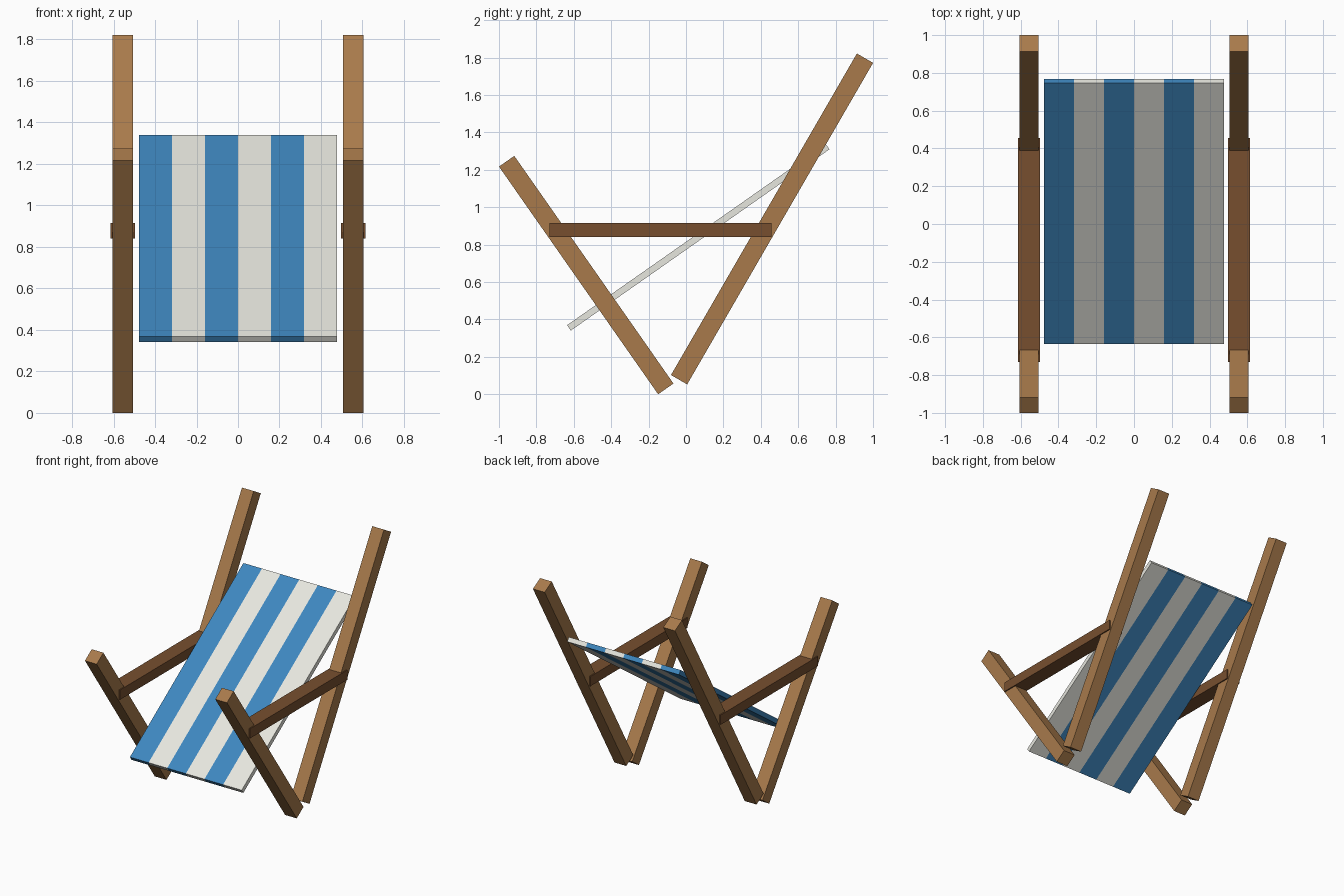
import bpy, bmesh, math
from mathutils import Vector, Matrix

if "Cube" in bpy.data.objects:
    bpy.data.objects.remove(bpy.data.objects["Cube"])


def material(name, rgb):
    """Flat colour from 0-255 display values."""
    def lin(c):
        c /= 255
        return c / 12.92 if c < 0.04045 else ((c + 0.055) / 1.055) ** 2.4
    m = bpy.data.materials.new(name)
    m.diffuse_color = (*[lin(c) for c in rgb], 1)
    m.use_nodes = True
    m.node_tree.nodes["Principled BSDF"].inputs["Base Color"].default_value = m.diffuse_color
    return m


WOOD = material("light_wood", (168, 122, 75))
DARK = material("dark_wood", (119, 79, 47))
BLUE = material("blue_cloth", (62, 135, 191))
WHITE = material("white_cloth", (235, 235, 227))


def beam(name, x, start, end, width, thick, mats, segments=1):
    """Box running from start to end, both (y, z), split into segments across x."""
    a, b = Vector((x, *start)), Vector((x, *end))
    along = (b - a).normalized()
    side = Vector((1, 0, 0))
    up = side.cross(along)
    rot = Matrix((side, along, up)).transposed().to_4x4()
    bm = bmesh.new()
    bmesh.ops.create_cube(bm, size=1)
    bmesh.ops.scale(bm, vec=(width, (b - a).length, thick), verts=bm.verts)
    for i in range(1, segments):
        bmesh.ops.bisect_plane(bm, geom=bm.verts[:] + bm.edges[:] + bm.faces[:],
                               plane_co=(width * (i / segments - 0.5), 0, 0),
                               plane_no=(1, 0, 0))
    # Alternate the colours from left to right
    for f in bm.faces:
        stripe = math.floor((f.calc_center_median().x / width + 0.5) * segments)
        f.material_index = min(max(stripe, 0), segments - 1) % len(mats)
    mesh = bpy.data.meshes.new(name)
    bm.to_mesh(mesh)
    bm.free()
    for m in mats:
        mesh.materials.append(m)
    obj = bpy.data.objects.new(name, mesh)
    obj.matrix_world = Matrix.Translation((a + b) / 2) @ rot
    bpy.context.collection.objects.link(obj)
    return obj


# Wooden frame, the same on both sides
for label, s in (("left", -1), ("right", 1)):
    beam(f"front_leg_{label}", s * 0.556, (-0.108, 0.029), (-0.959, 1.246), 0.1, 0.1, [WOOD])
    beam(f"back_leg_{label}", s * 0.556, (-0.037, 0.078), (0.957, 1.797), 0.1, 0.1, [WOOD])
    beam(f"arm_rail_{label}", s * 0.556, (-0.73, 0.879), (0.456, 0.879), 0.117, 0.075, [DARK])

# Striped sling seat
beam("sling_seat", 0, (-0.626, 0.355), (0.757, 1.324), 0.954, 0.035, [BLUE, WHITE], 6)
